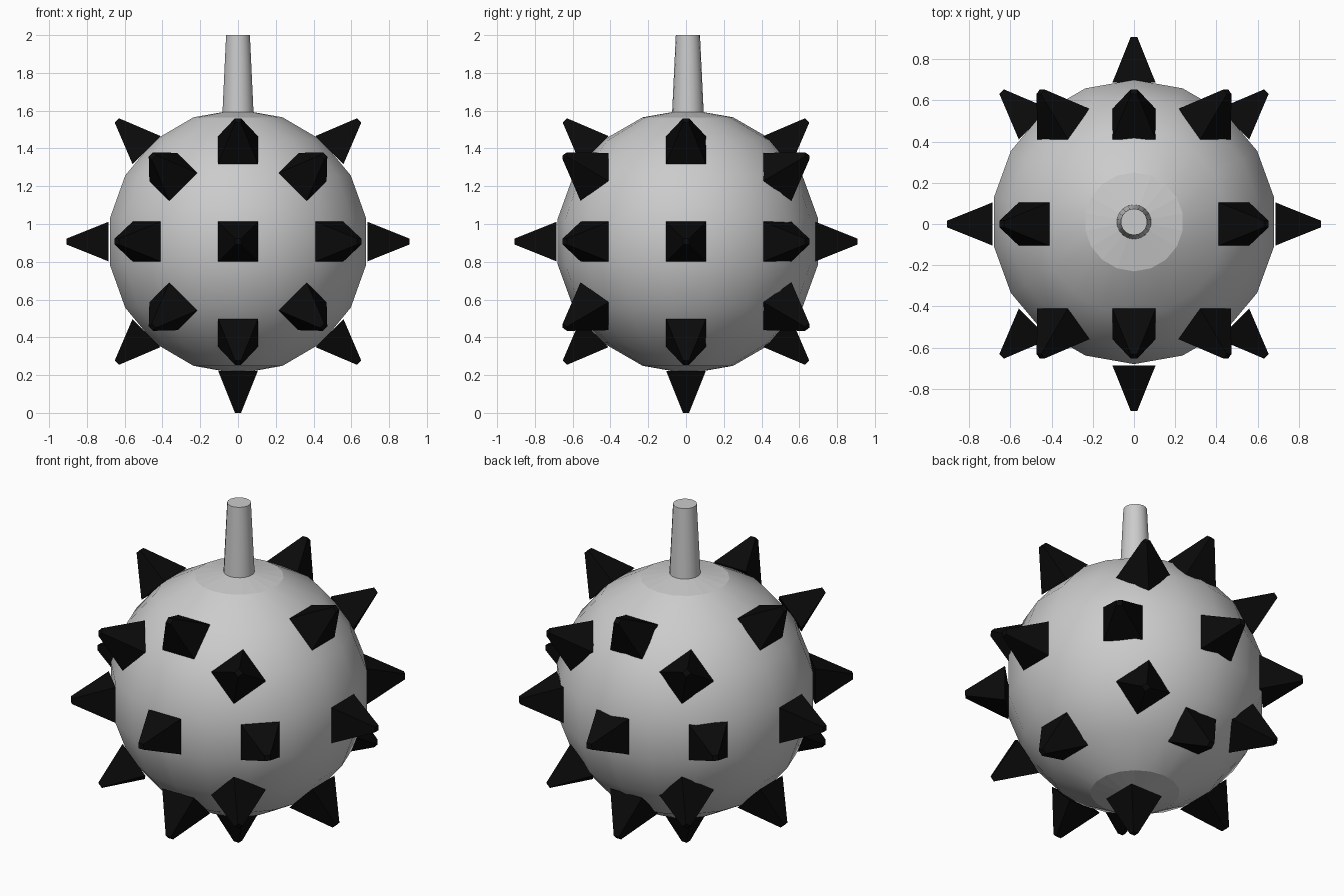
import bpy, bmesh, math
from mathutils import Matrix

if "Cube" in bpy.data.objects:
    bpy.data.objects.remove(bpy.data.objects["Cube"], do_unlink=True)

CENTRE_Z = 0.907


def material(name, value):
    mat = bpy.data.materials.new(name)
    mat.use_nodes = True
    colour = (value, value, value, 1)
    mat.diffuse_color = colour
    mat.node_tree.nodes["Principled BSDF"].inputs["Base Color"].default_value = colour
    return mat


def finish(name, bm, mat):
    mesh = bpy.data.meshes.new(name)
    bm.to_mesh(mesh)
    bm.free()
    mesh.materials.append(mat)
    obj = bpy.data.objects.new(name, mesh)
    bpy.context.collection.objects.link(obj)
    return obj


grey = material("light grey metal", 0.6)
black = material("black spikes", 0.003)

# Round body: smooth all over except the faceted caps at the poles
bm = bmesh.new()
bmesh.ops.create_uvsphere(bm, u_segments=18, v_segments=9, radius=0.7)
for face in bm.faces:
    face.smooth = len(face.verts) == 4
body = finish("ball_body", bm, grey)
body.location = (0, 0.01, CENTRE_Z)

# Tapered stem on top
bm = bmesh.new()
bmesh.ops.create_cone(bm, cap_ends=True, segments=18, radius1=0.085, radius2=0.064,
                      depth=0.44)
for face in bm.faces:
    face.smooth = len(face.verts) == 4
for edge in bm.edges:
    edge.smooth = all(f.smooth for f in edge.link_faces)
stem = finish("stem", bm, grey)
stem.location = (0, 0.01, 1.78)


# Blunt square spike pointing along +z from the ball centre, then turned into place
def spike(name, turn):
    bm = bmesh.new()
    base, tip, half, blunt = 0.685, 0.907, 0.105, 0.016
    bmesh.ops.create_cone(
        bm, cap_ends=True, segments=4, radius1=half * math.sqrt(2),
        radius2=blunt * math.sqrt(2), depth=tip - base,
        matrix=Matrix.Translation((0, 0, (base + tip) / 2))
        @ Matrix.Rotation(math.pi / 4, 4, "Z"))
    bm.transform(turn)
    finish(name, bm, black).location = (0, 0, CENTRE_Z)


# Three rings of eight around the y axis; the stem takes the top place
for ring, tilt in (("front", 45), ("middle", 0), ("back", -45)):
    for i in range(8):
        if ring == "middle" and i == 0:
            continue
        turn = (Matrix.Rotation(i * math.pi / 4, 4, "Y")
                @ Matrix.Rotation(math.radians(tilt), 4, "X"))
        spike(f"{ring}_spike_{i}", turn)

# One spike at each end of the y axis
spike("front_centre_spike", Matrix.Rotation(math.pi / 2, 4, "X"))
spike("back_centre_spike", Matrix.Rotation(-math.pi / 2, 4, "X"))
